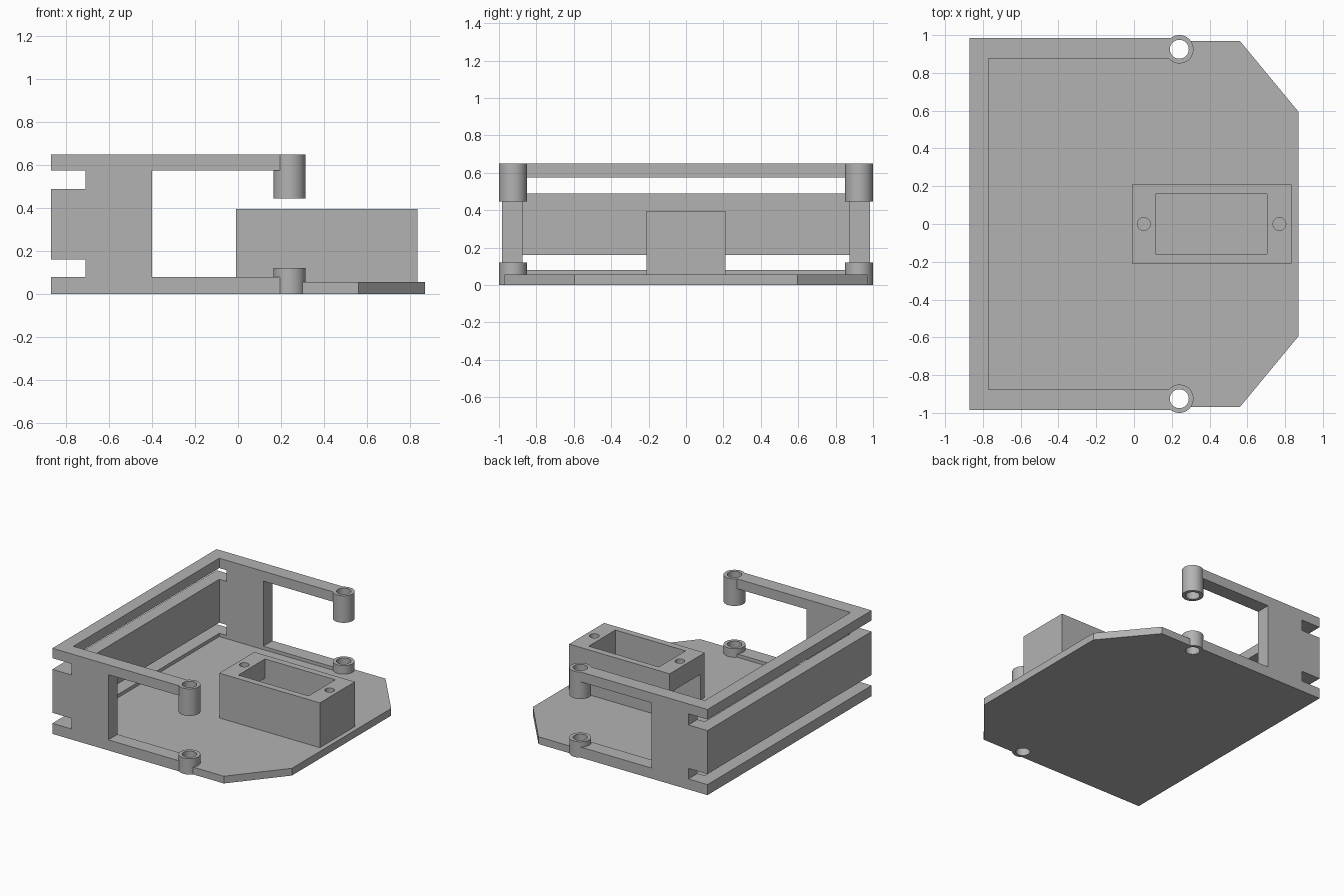
import bpy
import bmesh
from math import radians
from mathutils import Matrix, Vector

cube = bpy.data.objects.get("Cube")
if cube:
    bpy.data.objects.remove(cube, do_unlink=True)

grey = bpy.data.materials.new("plain grey")
grey.use_nodes = True
colour = (0.45, 0.45, 0.45, 1)
grey.diffuse_color = colour
grey.node_tree.nodes["Principled BSDF"].inputs["Base Color"].default_value = colour


def finish(name, bm):
    bmesh.ops.recalc_face_normals(bm, faces=bm.faces)
    mesh = bpy.data.meshes.new(name)
    bm.to_mesh(mesh)
    bm.free()
    mesh.materials.append(grey)
    obj = bpy.data.objects.new(name, mesh)
    bpy.context.collection.objects.link(obj)
    return obj


def prism(name, points, offset):
    """Extrude a closed outline of 3D points along an offset."""
    bm = bmesh.new()
    face = bm.faces.new([bm.verts.new(p) for p in points])
    out = bmesh.ops.extrude_face_region(bm, geom=[face], use_keep_orig=True)
    verts = [v for v in out["geom"] if isinstance(v, bmesh.types.BMVert)]
    bmesh.ops.translate(bm, verts=verts, vec=Vector(offset))
    return finish(name, bm)


def box(name, x, y, z):
    corners = [(x[0], y[0], z[0]), (x[1], y[0], z[0]),
               (x[1], y[1], z[0]), (x[0], y[1], z[0])]
    return prism(name, corners, (0, 0, z[1] - z[0]))


def cylinder(name, x, y, z, radius):
    bm = bmesh.new()
    bmesh.ops.create_cone(bm, cap_ends=True, segments=48, radius1=radius, radius2=radius,
                          depth=z[1] - z[0],
                          matrix=Matrix.Translation((x, y, (z[0] + z[1]) / 2)))
    return finish(name, bm)


def cut(obj, cutters):
    """Subtract the cutters and keep the plain resulting mesh."""
    for c in cutters:
        c.hide_render = True
        mod = obj.modifiers.new("cut", 'BOOLEAN')
        mod.operation = 'DIFFERENCE'
        mod.solver = 'EXACT'
        mod.object = c
    deps = bpy.context.evaluated_depsgraph_get()
    mesh = bpy.data.meshes.new_from_object(obj.evaluated_get(deps))
    obj.modifiers.clear()
    obj.data = mesh


BACK, INNER_X, POST_X, POST_Y = -0.87, -0.77, 0.24, 0.925
INNER, OUTER = 0.875, 0.985
FLOOR, RIM, TOP = 0.055, 0.08, 0.65

bores = [cylinder("bore_cutter", POST_X, s * POST_Y, (-0.1, 0.8), 0.05) for s in (-1, 1)]

# Base plate with chamfered far corners
half = [(BACK, OUTER), (POST_X, OUTER), (POST_X, 0.97), (0.56, 0.97), (0.87, 0.595)]
outline = half + [(x, -y) for x, y in reversed(half)]
plate = prism("base_plate", [(x, y, 0) for x, y in outline], (0, 0, FLOOR))
cut(plate, bores)

# Side frames with end slots and a large open window
side = [(BACK, FLOOR), (POST_X, FLOOR), (POST_X, RIM), (-0.4, RIM),
        (-0.4, 0.575), (POST_X, 0.575), (POST_X, TOP), (BACK, TOP),
        (BACK, 0.575), (-0.71, 0.575), (-0.71, 0.49), (BACK, 0.49),
        (BACK, 0.16), (-0.71, 0.16), (-0.71, RIM), (BACK, RIM)]
for s, label, bore in ((-1, "right", bores[0]), (1, "left", bores[1])):
    frame = prism("side_frame_" + label, [(x, s * INNER, z) for x, z in side],
                  (0, s * (OUTER - INNER), 0))
    cut(frame, [bore])
    # Hollow screw posts at the rail ends
    for name, z in (("lower_post_", (0, 0.12)), ("upper_post_", (0.445, TOP))):
        post = cylinder(name + label, POST_X, s * POST_Y, z, 0.075)
        cut(post, [bore])

# End wall with its lower and upper rails
for name, z in (("lower_rail", (FLOOR, RIM)), ("end_wall", (0.16, 0.49)),
                ("upper_rail", (0.575, TOP))):
    box(name, (BACK, INNER_X), (-INNER, INNER), z)

# Motor holder: open pocket, cable opening and two screw holes
holder = box("motor_holder", (-0.01, 0.835), (-0.21, 0.21), (FLOOR, 0.395))
pocket = box("pocket_cutter", (0.115, 0.705), (-0.16, 0.16), (0.03, 0.5))
tunnel = box("cable_cutter", (-0.1, 0.2), (-0.16, 0.16), (0.03, 0.25))
screws = [cylinder("screw_cutter", x, 0, (0.2, 0.5), 0.034) for x in (0.052, 0.77)]
cutters = [pocket, tunnel] + screws
cut(holder, cutters)

for c in bores + cutters:
    bpy.data.objects.remove(c, do_unlink=True)

# Smooth the round walls, keep edges sharp
bpy.ops.object.select_all(action='DESELECT')
for obj in bpy.context.collection.objects:
    if obj.type == 'MESH' and grey.name in obj.data.materials:
        obj.select_set(True)
        bpy.context.view_layer.objects.active = obj
bpy.ops.object.shade_smooth_by_angle(angle=radians(30))
